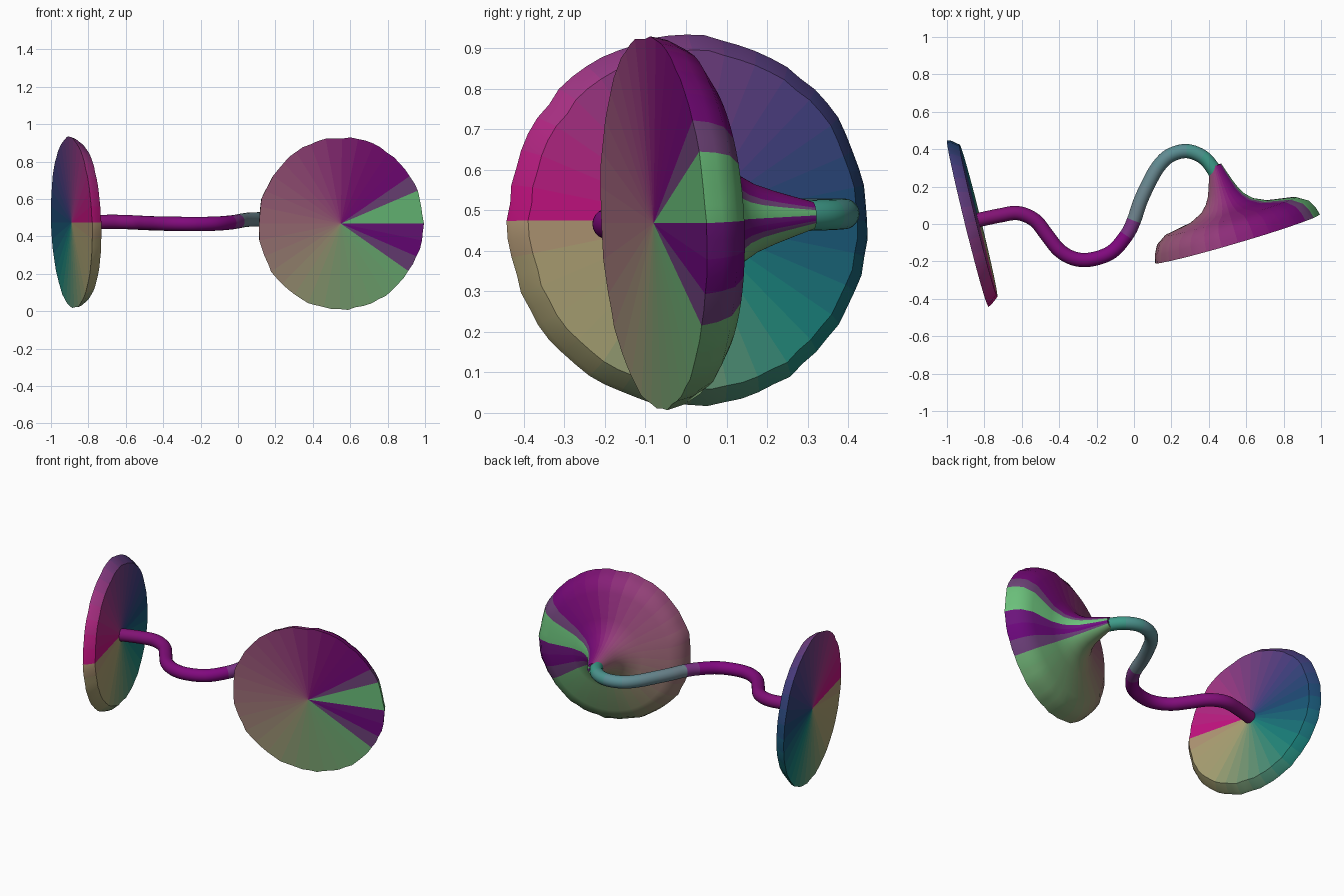
import bpy, bmesh, math, random
from mathutils import Vector

if "Cube" in bpy.data.objects:
    bpy.data.objects.remove(bpy.data.objects["Cube"])

random.seed(4)
SEG = 64


def material(name, rgb):
    m = bpy.data.materials.new(name)
    m.diffuse_color = tuple(c ** 2.2 for c in rgb) + (1,)
    m.use_nodes = True
    m.node_tree.nodes["Principled BSDF"].inputs["Base Color"].default_value = m.diffuse_color
    return m


def blend(stops, x):
    # colour at x along a list of (position, rgb) stops
    for (a, ca), (b, cb) in zip(stops, stops[1:]):
        if x <= b:
            k = max(0, (x - a) / (b - a))
            return tuple(p + (q - p) * k for p, q in zip(ca, cb))
    return stops[-1][1]


def finish(bm, name, mats, angle):
    bmesh.ops.recalc_face_normals(bm, faces=bm.faces)
    me = bpy.data.meshes.new(name)
    bm.to_mesh(me)
    bm.free()
    ob = bpy.data.objects.new(name, me)
    bpy.context.collection.objects.link(ob)
    for m in mats:
        me.materials.append(m)
    bpy.ops.object.select_all(action='DESELECT')
    ob.select_set(True)
    bpy.context.view_layer.objects.active = ob
    bpy.ops.object.shade_smooth_by_angle(angle=math.radians(angle))
    return ob


def lathe(name, centre, axis, side, profile, stops):
    # profile of (radius, height) turned about a tilted axis, coloured by angle
    c, a = Vector(centre), Vector(axis).normalized()
    e = (Vector(side) - a * a.dot(Vector(side))).normalized()
    u = a.cross(e)
    if u.z < 0:
        u = -u
    mats = [material(f"{name}_{i}", blend(stops, (i + 0.5) * 720 / SEG)) for i in range(SEG // 2)]
    wobble = [random.uniform(-0.005, 0.004) for _ in range(SEG)]
    bm = bmesh.new()
    rings = []
    for r, h in profile:
        ring = []
        for i in range(SEG):
            t = 2 * math.pi * i / SEG
            rr = r + (wobble[i] if r > 0.4 else 0)
            ring.append(bm.verts.new(c + a * h + rr * (math.cos(t) * e + math.sin(t) * u)))
        rings.append(ring)
    caps = [bm.verts.new(c + a * profile[0][1]), bm.verts.new(c + a * profile[-1][1])]
    for i in range(SEG):
        j = (i + 1) % SEG
        faces = [bm.faces.new((p[i], p[j], q[j], q[i])) for p, q in zip(rings, rings[1:])]
        faces += [bm.faces.new((rings[0][i], rings[0][j], caps[0])),
                  bm.faces.new((rings[-1][i], rings[-1][j], caps[1]))]
        for f in faces:
            f.material_index = i // 2
    return finish(bm, name, mats, 35)


def tube(name, path, radius, stops, steps=5, sides=20):
    # round tube along a smooth path; rings stay upright
    pts = [Vector(p) for p in path]
    pts = [2 * pts[0] - pts[1]] + pts + [2 * pts[-1] - pts[-2]]
    line = []
    for p0, p1, p2, p3 in zip(pts, pts[1:], pts[2:], pts[3:]):
        for s in range(steps):
            t = s / steps
            line.append(0.5 * (2 * p1 + (p2 - p0) * t + (2 * p0 - 5 * p1 + 4 * p2 - p3) * t * t
                               + (3 * p1 - p0 - 3 * p2 + p3) * t ** 3))
    line.append(pts[-2])
    bm = bmesh.new()
    rings, mats = [], []
    for k, p in enumerate(line):
        d = (line[min(k + 1, len(line) - 1)] - line[max(k - 1, 0)]).normalized()
        n = d.cross(Vector((0, 0, 1))).normalized()
        up = n.cross(d)
        rings.append([bm.verts.new(p + radius * (math.cos(2 * math.pi * i / sides) * n
                                                 + math.sin(2 * math.pi * i / sides) * up))
                      for i in range(sides)])
    for k, (p, q) in enumerate(zip(rings, rings[1:])):
        if k % steps == 0:
            mats.append(material(f"{name}_{k}", blend(stops, line[k].x)))
        for i in range(sides):
            j = (i + 1) % sides
            bm.faces.new((p[i], p[j], q[j], q[i])).material_index = len(mats) - 1
    bm.faces.new(rings[0])
    bm.faces.new(rings[-1])
    return finish(bm, name, mats, 40)


# Flat bevelled disc on the left
lathe("left_disc", (-0.89, 0.005, 0.473), (0.97, 0.24, 0.032), (-0.24, 0.97, 0),
      [(0.458, 0), (0.45, 0.02), (0.418, 0.06)],
      [(0, (.12, .30, .45)), (45, (.28, .25, .50)), (90, (.45, .25, .50)), (135, (.65, .22, .52)),
       (180, (.78, .08, .50)), (186, (.68, .62, .45)), (230, (.65, .63, .45)), (270, (.42, .58, .45)),
       (315, (.12, .52, .48)), (360, (.12, .32, .46))])

# Flared bell on the right, narrowing into the tube
lathe("right_bell", (0.55, -0.08, 0.468), (-0.283, 0.96, 0.047), (0.96, 0.283, 0),
      [(0.46, 0), (0.448, 0.045), (0.424, 0.088), (0.365, 0.126), (0.215, 0.152), (0.145, 0.185),
       (0.108, 0.222), (0.085, 0.26), (0.066, 0.31), (0.048, 0.365), (0.034, 0.41)],
      [(0, (.42, .75, .48)), (24, (.42, .75, .48)), (30, (.45, .06, .48)), (70, (.48, .08, .45)),
       (110, (.58, .25, .48)), (180, (.62, .42, .47)), (235, (.60, .58, .45)), (270, (.48, .62, .44)),
       (325, (.42, .68, .45)), (335, (.42, .06, .48)), (354, (.42, .06, .48)), (360, (.42, .75, .48))])

# S-shaped connecting tube
tube("connecting_tube",
     [(-0.86, 0.015, .47), (-0.72, 0.045, .477), (-0.62, 0.058, .477), (-0.53, 0.02, .473),
      (-0.465, -0.06, .47), (-0.40, -0.14, .468), (-0.32, -0.185, .467), (-0.23, -0.19, .466),
      (-0.12, -0.15, .468), (-0.04, -0.06, .474), (0.0, 0.02, .48), (0.03, 0.11, .486),
      (0.07, 0.2, .49), (0.125, 0.3, .491), (0.19, 0.365, .491), (0.28, 0.39, .491),
      (0.365, 0.36, .489), (0.42, 0.3, .487), (0.46, 0.22, .483)],
     0.038,
     [(-0.86, (.50, .10, .45)), (-0.05, (.50, .06, .50)), (-0.02, (.45, .52, .56)),
      (0.2, (.35, .55, .57)), (0.42, (.22, .62, .52)), (0.5, (.3, .7, .5))])
